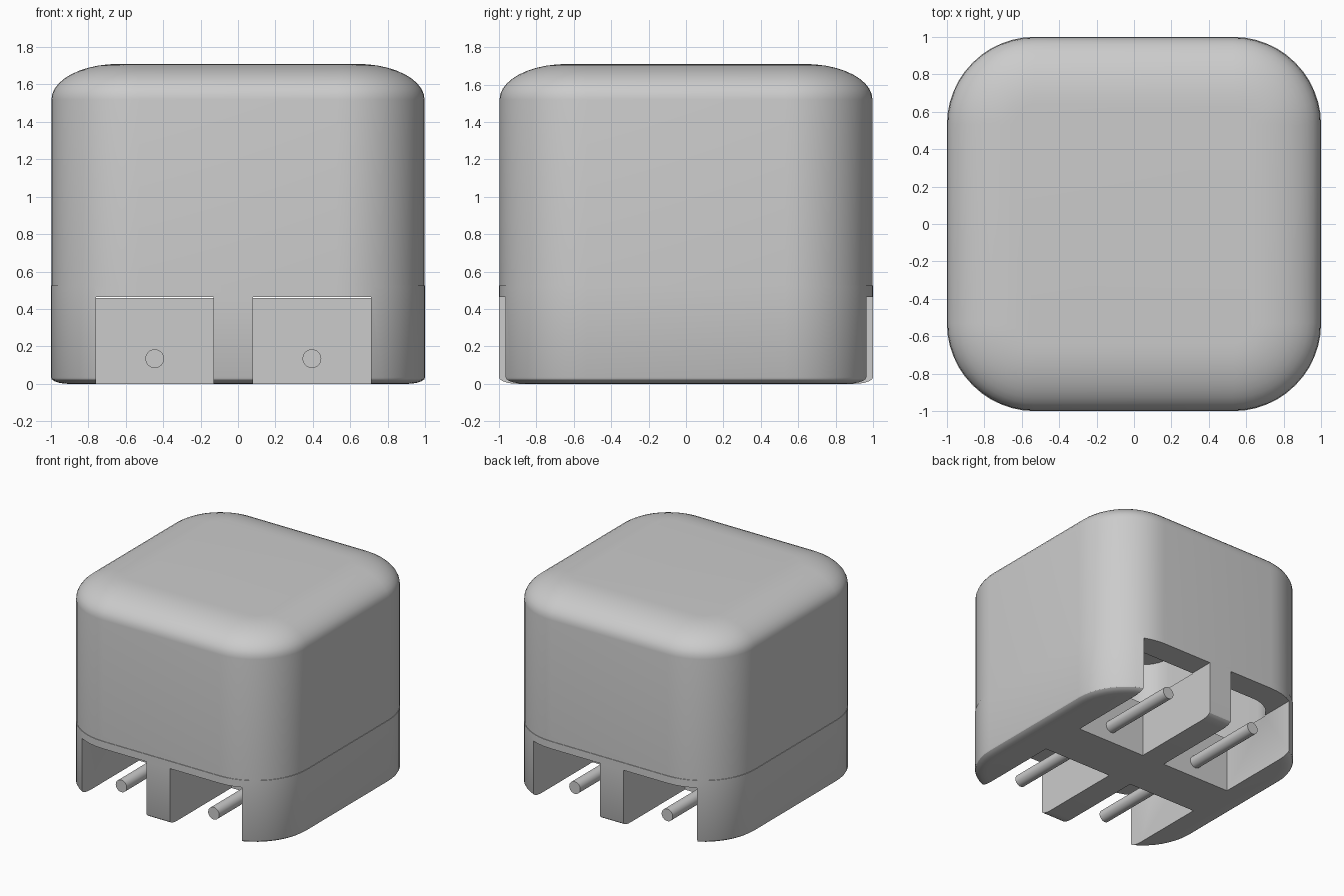
import bpy, bmesh
from math import sin, cos, pi, radians

cube = bpy.data.objects.get("Cube")
if cube:
    bpy.data.objects.remove(cube, do_unlink=True)

grey = bpy.data.materials.new("plain grey")
grey.use_nodes = True
GREY = (0.6, 0.6, 0.6, 1)
grey.diffuse_color = GREY
grey.node_tree.nodes["Principled BSDF"].inputs["Base Color"].default_value = GREY


def finish(name, bm):
    bmesh.ops.recalc_face_normals(bm, faces=bm.faces)
    mesh = bpy.data.meshes.new(name)
    bm.to_mesh(mesh)
    bm.free()
    mesh.materials.append(grey)
    ob = bpy.data.objects.new(name, mesh)
    bpy.context.collection.objects.link(ob)
    return ob


def rounded_square(half, radius, z, steps=12):
    c = half - radius
    pts = []
    for k, (sx, sy) in enumerate([(1, 1), (-1, 1), (-1, -1), (1, -1)]):
        for i in range(steps + 1):
            a = (k + i / steps) * pi / 2
            pts.append((sx * c + radius * cos(a), sy * c + radius * sin(a), z))
    return pts


def loft(name, rows, half, radius):
    """Stack rounded squares, one for each (z, inset) row, and cap both ends."""
    bm = bmesh.new()
    rings = [[bm.verts.new(p) for p in rounded_square(half - d, radius - d, z)]
             for z, d in rows]
    n = len(rings[0])
    for a, b in zip(rings, rings[1:]):
        for i in range(n):
            j = (i + 1) % n
            bm.faces.new((a[i], a[j], b[j], b[i]))
    bm.faces.new(rings[0])
    bm.faces.new(rings[-1])
    return finish(name, bm)


def box(name, x, y, z):
    bm = bmesh.new()
    bmesh.ops.create_cube(bm, size=1)
    for v in bm.verts:
        v.co = [lo + (c + 0.5) * (hi - lo) for c, (lo, hi) in zip(v.co, (x, y, z))]
    return finish(name, bm)


def cut(target, cutter):
    mod = target.modifiers.new("cut", "BOOLEAN")
    mod.operation = "DIFFERENCE"
    mod.solver = "EXACT"
    mod.object = cutter
    bpy.context.view_layer.objects.active = target
    bpy.ops.object.modifier_apply(modifier=mod.name)
    bpy.data.objects.remove(cutter, do_unlink=True)


def smooth(ob):
    bpy.ops.object.select_all(action="DESELECT")
    ob.select_set(True)
    bpy.context.view_layer.objects.active = ob
    bpy.ops.object.shade_smooth_by_angle(angle=radians(30))


# Outer shell: eased bottom edge, slim seam, wide soft top edge
arc = [i / 10 * pi / 2 for i in range(11)]
rows = [(0.035 - 0.035 * cos(a), 0.1 - 0.1 * sin(a)) for a in arc[::2]]
rows += [(0.525, 0), (0.526, 0.003)]
rows += [(1.52 + 0.19 * sin(a), 0.003 + 0.36 * (1 - cos(a))) for a in arc]
body = loft("body_shell", rows, 1.0, 0.47)

# Hollow interior
cut(body, loft("cavity", [(0.46, 0), (1.5, 0)], 0.79, 0.26))

# Two open bays at the front and two at the back
bay_centres = (-0.445, 0.395)
for x in bay_centres:
    for side in (-1, 1):
        depth = sorted((side * 0.2, side * 1.1))
        cut(body, box("bay", (x - 0.315, x + 0.315), depth, (-0.1, 0.465)))
smooth(body)

# A round pin in each bay
for x, across in zip(bay_centres, ("right", "left")):
    for side, along in ((-1, "front"), (1, "back")):
        bpy.ops.mesh.primitive_cylinder_add(
            vertices=32, radius=0.05, depth=0.7,
            location=(x, side * 0.53, 0.135), rotation=(pi / 2, 0, 0))
        pin = bpy.context.object
        pin.name = f"{along}_{across}_pin"
        pin.data.materials.append(grey)
        smooth(pin)
